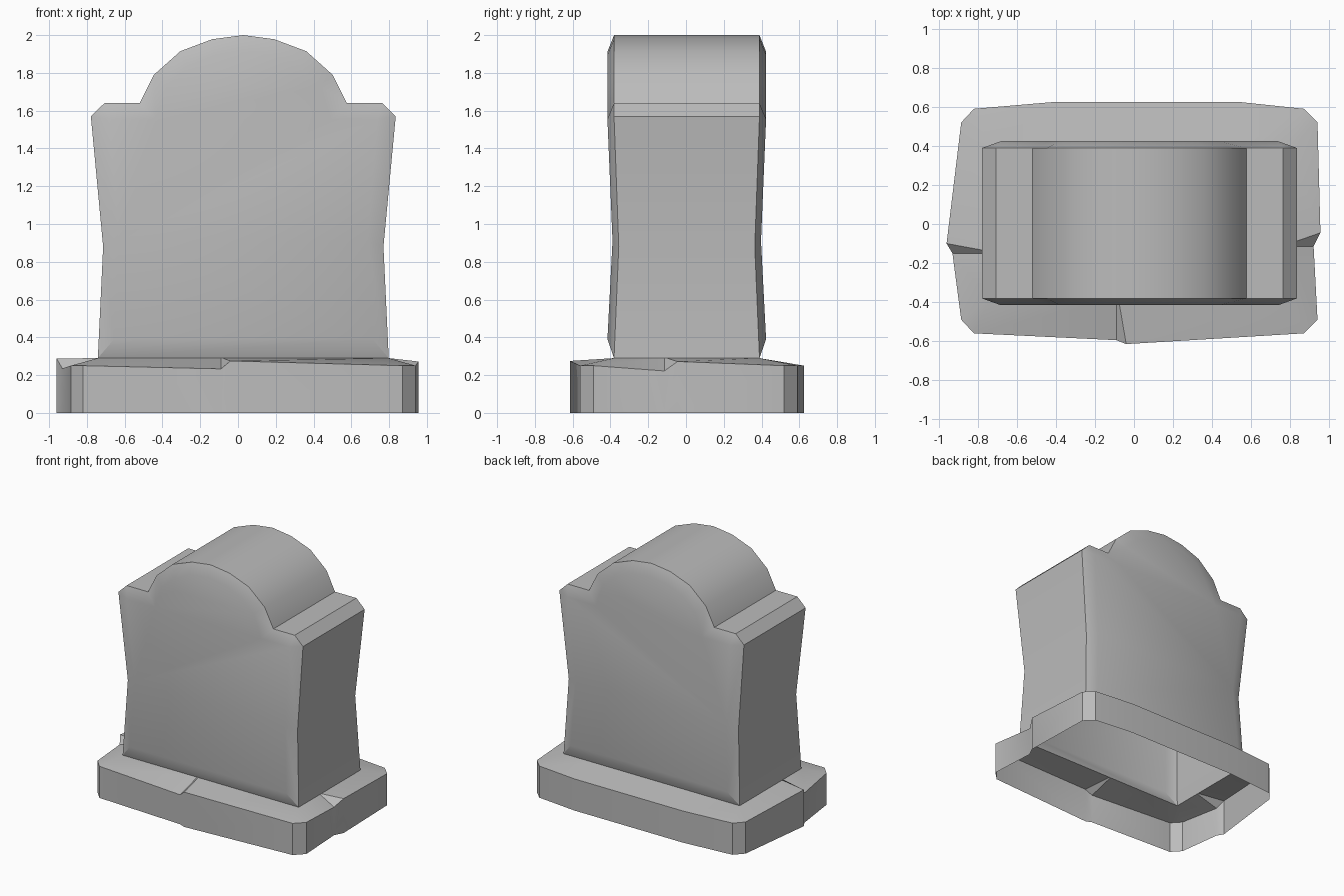
import bpy, bmesh, math

cube = bpy.data.objects.get("Cube")
if cube:
    bpy.data.objects.remove(cube, do_unlink=True)

stone = bpy.data.materials.new("grey_stone")
stone.use_nodes = True
GREY = (0.5, 0.5, 0.5, 1)
stone.diffuse_color = GREY
stone.node_tree.nodes["Principled BSDF"].inputs["Base Color"].default_value = GREY


def finish(name, bm, angle):
    """Weld, orient and add the mesh as a named object."""
    bmesh.ops.remove_doubles(bm, verts=bm.verts, dist=0.001)
    bmesh.ops.recalc_face_normals(bm, faces=bm.faces)
    mesh = bpy.data.meshes.new(name)
    bm.to_mesh(mesh)
    bm.free()
    mesh.materials.append(stone)
    ob = bpy.data.objects.new(name, mesh)
    bpy.context.collection.objects.link(ob)
    bpy.ops.object.select_all(action="DESELECT")
    ob.select_set(True)
    bpy.context.view_layer.objects.active = ob
    bpy.ops.object.shade_smooth_by_angle(angle=math.radians(angle))


def bridge(bm, a, b, closed=True):
    n = len(a)
    for i in range(n if closed else n - 1):
        j = (i + 1) % n
        quad = []
        for v in (a[i], a[j], b[j], b[i]):
            if all((v.co - q.co).length > 0.001 for q in quad):
                quad.append(v)
        if len(quad) > 2:
            bm.faces.new(quad)


# Headstone: half profiles (x, z, half depth), from the foot up to the crown
CX, CY = 0.028, 0.004
outer = [(0.77, 0.29, 0.385), (0.742, 0.88, 0.36), (0.807, 1.57, 0.385),
         (0.735, 1.64, 0.385), (0.548, 1.64, 0.385), (0.473, 1.79, 0.385),
         (0.333, 1.915, 0.385), (0.165, 1.978, 0.385), (0, 2.0, 0.385)]
inner = [(0.684, 0.39, 0.42), (0.658, 0.91, 0.393), (0.71, 1.555, 0.42),
         (0.71, 1.555, 0.42), (0.465, 1.555, 0.42), (0.405, 1.73, 0.42),
         (0.293, 1.835, 0.42), (0.15, 1.895, 0.42), (0, 1.912, 0.42)]


def loop(bm, half, side):
    full = half + [(-x, z, d) for x, z, d in half[-2::-1]]
    return [bm.verts.new((CX + x, CY + side * d, z)) for x, z, d in full]


bm = bmesh.new()
rims = []
for side in (-1, 1):
    rim, face = loop(bm, outer, side), loop(bm, inner, side)
    bridge(bm, rim, face)
    # Broad face: below the waist, above the waist, arched head
    bm.faces.new((face[0], face[1], face[-2], face[-1]))
    bm.faces.new((face[1], face[2], face[4], face[-5], face[-3], face[-2]))
    bm.faces.new(face[4:-4])
    rims.append(rim)
bridge(bm, rims[0], rims[1], closed=False)
finish("headstone", bm, 30)

# Plinth: hollow chipped slab, rim (x, y, z) and the matching seat of the stone
L, R, F, B = -0.742, 0.798, -0.381, 0.389
rim = [(-0.82, -0.56, 0.25), (-0.09, -0.595, 0.233), (-0.04, -0.615, 0.275),
       (0.87, -0.56, 0.25), (0.94, -0.49, 0.25), (0.92, -0.115, 0.222),
       (0.955, -0.045, 0.272), (0.94, 0.52, 0.25), (0.87, 0.59, 0.25),
       (0.54, 0.625, 0.25), (-0.41, 0.625, 0.25), (-0.82, 0.59, 0.25),
       (-0.885, 0.52, 0.25), (-0.96, -0.10, 0.288), (-0.93, -0.15, 0.235),
       (-0.885, -0.49, 0.25)]
seat = [(L, F), (-0.09, F), (-0.08, F), (R, F), (R, F), (R, -0.115),
        (R, -0.10), (R, B), (R, B), (0.54, B), (-0.41, B), (L, B),
        (L, B), (L, -0.14), (L, -0.15), (L, F)]
bm = bmesh.new()
top = [bm.verts.new(p) for p in rim]
foot = [bm.verts.new((x, y, 0)) for x, y, z in rim]
hole = [bm.verts.new((x, y, 0.29)) for x, y in seat]
bridge(bm, foot, top)
bridge(bm, top, hole)
finish("plinth", bm, 30)
